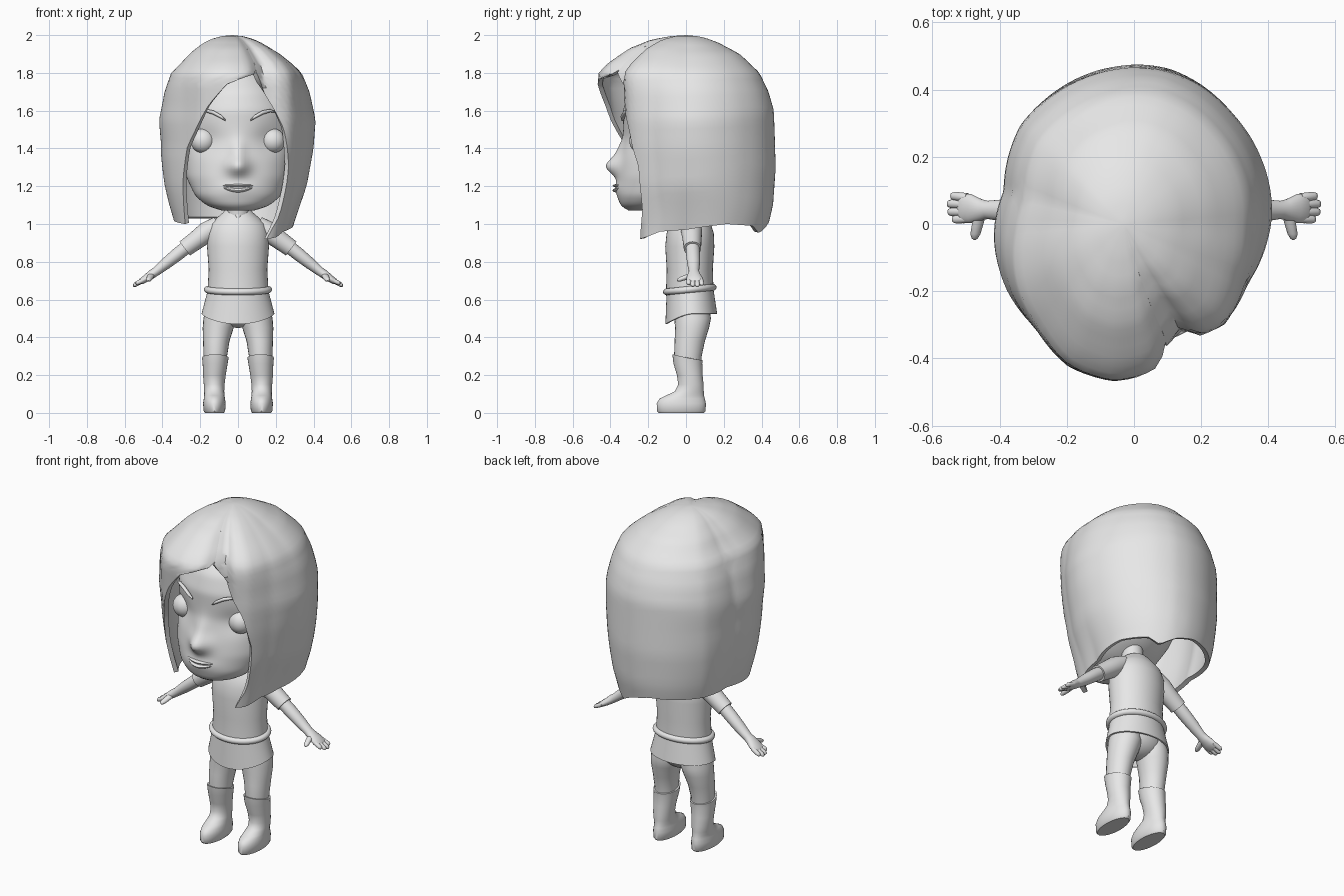
import bpy, bmesh, math
from mathutils import Vector

if "Cube" in bpy.data.objects:
    bpy.data.objects.remove(bpy.data.objects["Cube"])

X, Y, Z = Vector((1, 0, 0)), Vector((0, 1, 0)), Vector((0, 0, 1))
grey = bpy.data.materials.new("plain_grey")
grey.diffuse_color = (0.8, 0.8, 0.8, 1)
grey.use_nodes = True
grey.node_tree.nodes["Principled BSDF"].inputs["Base Color"].default_value = grey.diffuse_color


def interp(keys, x):
    """Piecewise linear lookup in (x, value) pairs sorted by x."""
    if x <= keys[0][0]:
        return keys[0][1]
    for (a, va), (b, vb) in zip(keys, keys[1:]):
        if x <= b:
            return va + (vb - va) * (x - a) / (b - a)
    return keys[-1][1]


def finish(name, bm, mirror=False, solid=0, angle=40):
    me = bpy.data.meshes.new(name)
    bm.to_mesh(me)
    bm.free()
    ob = bpy.data.objects.new(name, me)
    bpy.context.collection.objects.link(ob)
    me.materials.append(grey)
    bpy.ops.object.select_all(action='DESELECT')
    ob.select_set(True)
    bpy.context.view_layer.objects.active = ob
    if mirror:
        ob.modifiers.new("mirror", 'MIRROR')
    if solid:
        m = ob.modifiers.new("thickness", 'SOLIDIFY')
        m.thickness, m.offset = solid, -1
    for m in list(ob.modifiers):
        bpy.ops.object.modifier_apply(modifier=m.name)
    bpy.ops.object.shade_smooth_by_angle(angle=math.radians(angle))
    return ob


def loft_mesh(rings, u=X, v=Y, n=24):
    """Closed skin over elliptical rings (centre, radius along u, radius along v)."""
    bm = bmesh.new()
    rows = []
    for c, ru, rv in rings:
        angs = [2 * math.pi * i / n for i in range(n)]
        rows.append([bm.verts.new(Vector(c) + u * ru * math.cos(a) + v * rv * math.sin(a))
                     for a in angs])
    for p, q in zip(rows, rows[1:]):
        for i in range(n):
            j = (i + 1) % n
            bm.faces.new((p[i], p[j], q[j], q[i]))
    bm.faces.new(rows[0][::-1])
    bm.faces.new(rows[-1])
    bmesh.ops.recalc_face_normals(bm, faces=bm.faces)
    return bm


def loft(name, rings, u=X, v=Y, n=24, mirror=False, angle=40):
    return finish(name, loft_mesh(rings, u, v, n), mirror, angle=angle)


def ball(name, loc, size, mirror=False):
    bm = bmesh.new()
    bmesh.ops.create_uvsphere(bm, u_segments=32, v_segments=20, radius=1)
    for w in bm.verts:
        w.co = Vector(loc) + Vector(a * b for a, b in zip(w.co, size))
    return finish(name, bm, mirror)


# Hair shell: outline seen from above, turned into angle and radius (0 = front)
outline = [(0, -.46), (.06, -.44), (.1, -.37), (.14, -.31), (.2, -.34), (.28, -.31),
           (.35, -.18), (.4, -.05), (.41, .08), (.38, .2), (.3, .33), (.2, .42),
           (.1, .465), (0, .475), (-.1, .46), (-.2, .42), (-.34, .3), (-.39, .1),
           (-.42, -.06), (-.39, -.2), (-.3, -.33), (-.2, -.43), (-.06, -.47)]
radius = sorted((math.degrees(math.atan2(x, -y)) % 360, math.hypot(x, y)) for x, y in outline)
radius.append((360, radius[0][1]))
# Height profiles for the fringe, the back and each side
front_prof = [(.9, .74), (1, .77), (1.2, .85), (1.4, .9), (1.6, .95), (1.75, 1), (1.8, .99),
              (1.85, .89), (1.93, .64), (1.975, .4), (1.995, .17), (2, 0)]
back_prof = [(.94, .89), (1.1, .97), (1.3, 1), (1.6, .98), (1.7, .92), (1.8, .82), (1.9, .6),
             (1.96, .36), (1.985, .22), (1.996, .11), (2, 0)]
side_prof = [(.92, .6), (1.05, .72), (1.2, .87), (1.4, .97), (1.55, 1), (1.7, .92), (1.8, .82),
             (1.9, .56), (1.96, .35), (1.985, .22), (1.996, .11), (2, 0)]
# Edges of the face opening and the lower hem
right_edge = [(.92, 32), (1.05, 44), (1.15, 46), (1.3, 47), (1.42, 42), (1.5, 39),
              (1.6, 31), (1.7, 24), (1.8, 15)]
left_edge = [(1, -54), (1.1, -51), (1.25, -47), (1.4, -41), (1.5, -31), (1.63, -20),
             (1.75, -6), (1.8, 15)]
hem = [(0, .92), (.04, .93), (.09, .96), (.2, .97), (.33, 1), (.42, .99), (.46, .95),
       (.5, 1), (.55, 1.03), (.8, 1.03), (1, 1)]
ROWS, COLS = 36, 90
bm = bmesh.new()
grid = []
for r in range(ROWS + 1):
    row = []
    for c in range(COLS + 1):
        s = c / COLS
        z = 2 - (2 - interp(hem, s)) * (r / ROWS) ** 1.8
        deg = interp(right_edge, z) * (1 - s) + (360 + interp(left_edge, z)) * s
        a = math.radians(deg)
        wf, wb = max(0, math.cos(a)) ** 1.2, max(0, -math.cos(a)) ** 1.2
        side = interp(side_prof, z)
        if math.sin(a) < 0 and z < 1.4:
            side = side * .5 + interp(back_prof, z) * .5
        f = interp(front_prof, z) * wf + interp(back_prof, z) * wb + side * (1 - wf - wb)
        d = interp(radius, deg % 360) * f
        lean = -.03 * max(0, (z - 1.85) / .15)
        row.append(bm.verts.new((d * math.sin(a) + lean, -d * math.cos(a), z)))
    grid.append(row)
for p, q in zip(grid, grid[1:]):
    for c in range(COLS):
        bm.faces.new((p[c], q[c], q[c + 1], p[c + 1]))
bmesh.ops.remove_doubles(bm, verts=bm.verts, dist=.0004)
finish("hair", bm, solid=.025, angle=50)

# Head: rows of height, half width, face depth and back depth
head = [(1.065, .06, -.29, -.15), (1.09, .16, -.345, -.05), (1.15, .228, -.365, .05),
        (1.25, .275, -.36, .15), (1.35, .292, -.345, .22), (1.45, .3, -.33, .25),
        (1.6, .295, -.335, .25), (1.7, .25, -.305, .22), (1.8, .16, -.22, .15),
        (1.85, .04, -.08, .05)]
rings = []
for i in range(57):
    z = 1.065 + .785 * i / 56
    w, yf, yb = (interp([(k[0], k[j]) for k in head], z) for j in (1, 2, 3))
    rings.append(((0, (yf + yb) / 2, z), w, (yb - yf) / 2))
bm = loft_mesh(rings, n=96)
for _ in range(4):
    bmesh.ops.smooth_vert(bm, verts=bm.verts, factor=.5, use_axis_x=True,
                          use_axis_y=True, use_axis_z=True)


def bump(co, x, z, wx, wz):
    return math.exp(-((co.x - x) / wx) ** 2 - ((co.z - z) / wz) ** 2)


for w in bm.verts:
    if w.co.y < -.08:
        co = w.co.copy()
        w.co.y -= .065 * bump(co, 0, 1.305, .06, .05) + .025 * bump(co, 0, 1.38, .04, .07)
        w.co.y -= .012 * bump(co, 0, 1.19, .1, .035)
        w.co.y += .022 * (bump(co, .17, 1.44, .08, .07) + bump(co, -.17, 1.44, .08, .07))
finish("head", bm, angle=60)

# Eyes, brows and lips
ball("eyes", (.185, -.24, 1.44), (.065, .06, .065), mirror=True)
loft("brows", [((.065, -.335, 1.548), .006, .004), ((.09, -.335, 1.568), .012, .01),
               ((.13, -.322, 1.59), .012, .011), ((.17, -.302, 1.6), .012, .008),
               ((.2, -.278, 1.592), .006, .003)], Y, Z, 12, mirror=True)


def lip(name, mid, droop, thick):
    pts = []
    for i in range(13):
        k = i / 6 - 1
        t = max(.15, 1 - k * k)
        pts.append(((.1 * k, -.37 + .035 * k * k, mid + droop * k * k),
                    .016 * t + .003, thick * t + .001))
    loft(name, pts, Y, Z, 12)


lip("upper_lip", 1.203, .002, .007)
lip("lower_lip", 1.178, .025, .01)

# Neck, torso and collar notch
loft("neck", [((0, 0, .98), .06, .06), ((0, -.02, 1.16), .06, .06)])
loft("shirt", [((0, .02, .62), .16, .125), ((0, .02, .67), .16, .125), ((0, .02, .76), .155, .122),
               ((0, .02, .88), .164, .13), ((0, .022, .95), .162, .125), ((0, .022, 1), .145, .11),
               ((0, .02, 1.03), .115, .092), ((0, .015, 1.06), .08, .075),
               ((0, .01, 1.075), .066, .066)], n=40)
loft("collar_notch", [((0, -.068, 1.015), .003, .006), ((0, -.06, 1.045), .016, .012),
                      ((0, -.05, 1.06), .02, .012)], n=10)

# Belt ring, slightly higher at the back
bm = bmesh.new()
belt = []
for i in range(48):
    a = 2 * math.pi * i / 48
    belt.append([bm.verts.new(((.16 + .02 * math.cos(b)) * math.cos(a),
                               .02 + (.122 + .02 * math.cos(b)) * math.sin(a),
                               .653 + .012 * math.sin(a) + .018 * math.sin(b)))
                 for b in [2 * math.pi * j / 12 for j in range(12)]])
for i in range(48):
    for j in range(12):
        p, q, k = belt[i], belt[(i + 1) % 48], (j + 1) % 12
        bm.faces.new((p[j], q[j], q[k], p[k]))
finish("belt", bm)

# Tunic skirt, with a hem dipping at the front
bm = bmesh.new()
rows = []
for t in (0, .33, .66, 1):
    row = []
    for i in range(48):
        a = 2 * math.pi * i / 48
        low = .525 - .055 * max(0, -math.sin(a)) ** 1.5
        row.append(bm.verts.new(((.16 + .033 * t) * math.cos(a),
                                 .022 + .006 * t + (.124 + .013 * t) * math.sin(a),
                                 .65 + (low - .65) * t)))
    rows.append(row)
for p, q in zip(rows, rows[1:]):
    for i in range(48):
        j = (i + 1) % 48
        bm.faces.new((p[i], q[i], q[j], p[j]))
finish("skirt", bm, solid=.008)

# Hips, trouser legs and boots
ball("hips", (0, .03, .55), (.15, .105, .1))
loft("legs", [((.085, .03, .6), .075, .09), ((.095, .035, .5), .088, .097),
              ((.105, .032, .45), .082, .09), ((.115, .02, .38), .07, .08),
              ((.12, .01, .3), .062, .073), ((.12, .01, .26), .06, .07)], mirror=True)
bm = loft_mesh([((.125, -.025, 0), .05, .12), ((.125, -.025, .01), .057, .129),
                ((.125, -.025, .05), .06, .13), ((.125, -.02, .075), .056, .12),
                ((.125, -.005, .092), .054, .1), ((.126, .018, .115), .053, .076),
                ((.126, .026, .15), .055, .067), ((.125, .02, .2), .06, .068),
                ((.121, .01, .26), .066, .076), ((.12, .008, .292), .07, .08)], n=32)
for w in bm.verts:
    if w.co.z > .28:
        w.co.z += .018 * max(0, -(w.co.y - .008) / .08) - .012 * max(0, w.co.y / .08)
finish("boots", bm, mirror=True)

# Arms, running down and outward
up = Vector((.61, 0, .79))
loft("sleeves", [((.1, .03, 1.0), .05, .045), ((.16, .03, .96), .056, .056),
                 ((.22, .032, .915), .05, .05), ((.282, .034, .87), .046, .046)],
     Y, up, mirror=True)
loft("forearms", [((.25, .034, .895), .036, .036), ((.32, .037, .84), .037, .035),
                  ((.38, .04, .792), .034, .031), ((.435, .042, .748), .027, .024),
                  ((.455, .042, .735), .032, .024), ((.485, .046, .713), .043, .02),
                  ((.51, .046, .697), .044, .017), ((.52, .046, .69), .036, .01)],
     Y, up, mirror=True)
for i, (y, tip) in enumerate([(.083, .545), (.06, .555), (.036, .553), (.014, .54)]):
    zt = .67 + (.555 - tip) * .75
    loft(f"finger_{i + 1}", [((.495, y * .9 + .004, .705), .013, .013),
                             ((tip - .012, y, zt + .009), .013, .012),
                             ((tip - .003, y, zt + .002), .01, .008),
                             ((tip, y, zt), .004, .003)], Y, up, 12, mirror=True)
loft("thumbs", [((.458, .03, .73), .018, .016), ((.465, 0, .718), .017, .014),
                ((.472, -.03, .708), .015, .013), ((.474, -.043, .704), .009, .008),
                ((.474, -.047, .703), .003, .003)], X, Z, 12, mirror=True)
